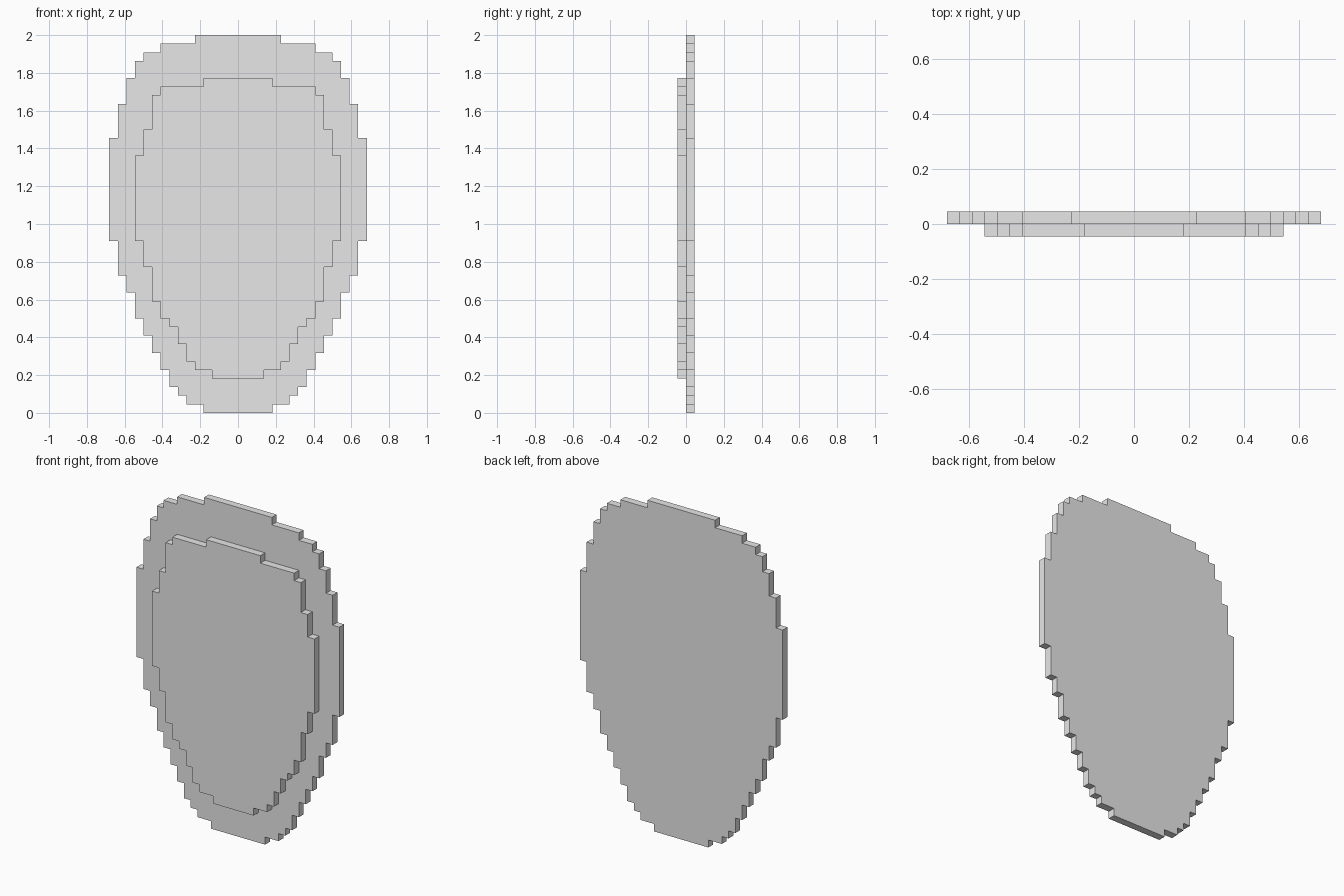
import bpy
import bmesh

default = bpy.data.objects.get("Cube")
if default:
    bpy.data.objects.remove(default, do_unlink=True)

U = 2 / 44  # size of one block

grey = bpy.data.materials.new("plain_grey")
grey.use_nodes = True
grey.diffuse_color = (0.8, 0.8, 0.8, 1)
grey.node_tree.nodes["Principled BSDF"].inputs["Base Color"].default_value = (0.8, 0.8, 0.8, 1)


def stepped_plate(name, base, steps, y_front):
    """One-block-thick plate; steps are (half width, top height) in blocks."""
    right, z = [], base
    for half, top in steps:
        right += [(half, z), (half, top)]
        z = top
    outline = right + [(-x, h) for x, h in reversed(right)]
    bm = bmesh.new()
    face = bm.faces.new([bm.verts.new((x * U, y_front * U, h * U)) for x, h in outline])
    ext = bmesh.ops.extrude_face_region(bm, geom=[face])
    moved = [v for v in ext["geom"] if isinstance(v, bmesh.types.BMVert)]
    bmesh.ops.translate(bm, verts=moved, vec=(0, U, 0))
    bmesh.ops.recalc_face_normals(bm, faces=bm.faces)
    mesh = bpy.data.meshes.new(name)
    bm.to_mesh(mesh)
    bm.free()
    mesh.materials.append(grey)
    obj = bpy.data.objects.new(name, mesh)
    bpy.context.collection.objects.link(obj)
    return obj


# Large back plate
stepped_plate("back_plate", 0, [
    (4, 1), (6, 2), (7, 3), (8, 5), (9, 7), (10, 9), (11, 11), (12, 14),
    (13, 16), (14, 20), (15, 32), (14, 36), (13, 39), (12, 41), (11, 42),
    (9, 43), (5, 44)], 0)

# Smaller raised plate on the front
stepped_plate("front_plate", 4, [
    (3, 5), (5, 6), (6, 8), (7, 10), (8, 11), (9, 13), (10, 17), (11, 20),
    (12, 30), (11, 33), (10, 37), (9, 38), (4, 39)], -1)
